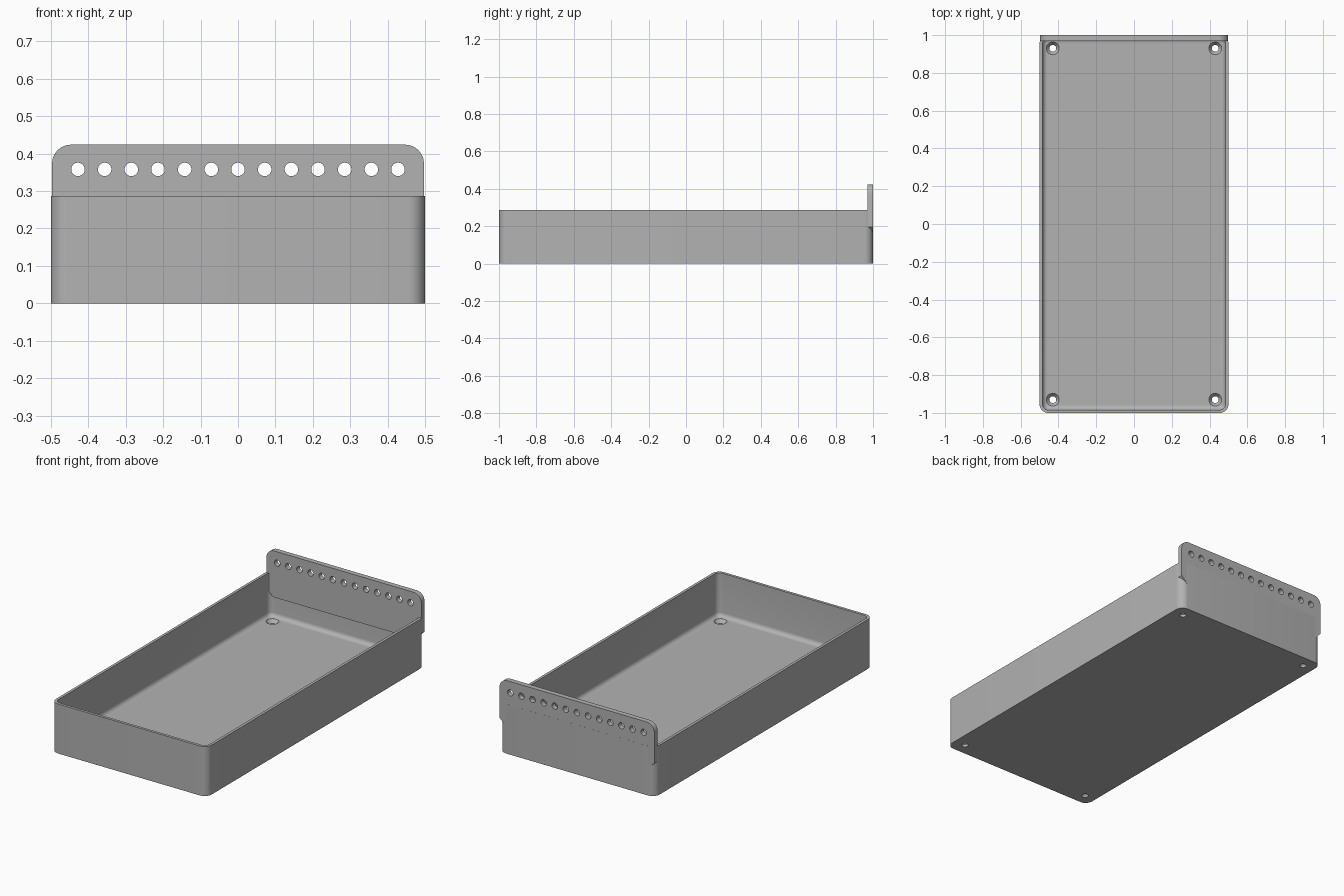
import bpy, bmesh
from math import sin, cos, pi, radians

if "Cube" in bpy.data.objects:
    bpy.data.objects.remove(bpy.data.objects["Cube"], do_unlink=True)

grey = bpy.data.materials.new("plain grey")
grey.use_nodes = True
grey.diffuse_color = (0.45, 0.45, 0.45, 1)
grey.node_tree.nodes["Principled BSDF"].inputs["Base Color"].default_value = grey.diffuse_color


def loft(name, rings):
    """Skin a stack of equal-length rings and cap both ends."""
    bm = bmesh.new()
    loops = [[bm.verts.new(p) for p in ring] for ring in rings]
    n = len(loops[0])
    for a, b in zip(loops, loops[1:]):
        for i in range(n):
            j = (i + 1) % n
            bm.faces.new((a[i], a[j], b[j], b[i]))
    bm.faces.new(loops[0][::-1])
    bm.faces.new(loops[-1])
    bmesh.ops.recalc_face_normals(bm, faces=bm.faces)
    mesh = bpy.data.meshes.new(name)
    bm.to_mesh(mesh)
    bm.free()
    mesh.materials.append(grey)
    obj = bpy.data.objects.new(name, mesh)
    bpy.context.collection.objects.link(obj)
    return obj


def arc(cx, cy, r, start, steps=8):
    """Quarter circle in 2D."""
    return [(cx + r * cos(start + pi / 2 * i / steps),
             cy + r * sin(start + pi / 2 * i / steps)) for i in range(steps + 1)]


def rounded_ring(inset, r, z):
    """Rounded rectangle of the tray outline, moved inward."""
    hx, hy = 0.5 - inset - r, 1 - inset - r
    corners = [(hx, hy), (-hx, hy), (-hx, -hy), (hx, -hy)]
    return [(x, y, z) for k, (cx, cy) in enumerate(corners)
            for x, y in arc(cx, cy, r, k * pi / 2)]


def circle(cx, cy, r, z, n=32):
    return [(cx + r * cos(2 * pi * i / n), cy + r * sin(2 * pi * i / n), z) for i in range(n)]


def select_only(obj):
    bpy.ops.object.select_all(action='DESELECT')
    obj.select_set(True)
    bpy.context.view_layer.objects.active = obj


def cut(target, cutters):
    """Subtract each cutter, then remove it."""
    select_only(target)
    for c in cutters:
        c.hide_render = True
        mod = target.modifiers.new("cut", 'BOOLEAN')
        mod.operation, mod.solver, mod.object = 'DIFFERENCE', 'EXACT', c
        bpy.ops.object.modifier_apply(modifier=mod.name)
        bpy.data.objects.remove(c, do_unlink=True)


def smooth(obj):
    select_only(obj)
    bpy.ops.object.shade_smooth_by_angle(angle=radians(30))


# Tray: outer wall, rim, inner wall and a rounded edge around the floor
rim_z, floor_z, wall, fillet = 0.287, 0.035, 0.016, 0.025
rings = [rounded_ring(0, 0.045, 0), rounded_ring(0, 0.045, rim_z),
         rounded_ring(wall, 0.03, rim_z)]
for i in range(7):
    a = pi / 2 * i / 6
    inward = fillet * (1 - cos(a))
    rings.append(rounded_ring(wall + inward, 0.03 - inward,
                              floor_z + fillet * (1 - sin(a))))
tray = loft("tray", rings)

# Countersunk screw holes in the four floor corners
screw_profile = [(0.018, -0.05), (0.018, 0.015), (0.034, floor_z), (0.034, 0.1)]
cut(tray, [loft("screw_cutter", [circle(x, y, r, z) for r, z in screw_profile])
           for x in (-0.43, 0.43) for y in (-0.93, 0.93)])
smooth(tray)

# Raised back panel with rounded top and sloped lower corners
half, top, low, r = 0.497, 0.424, 0.155, 0.05
outline = ([(half, low + 0.042)] + arc(half - r, top - r, r, 0)
           + arc(r - half, top - r, r, pi / 2)
           + [(-half, low + 0.042), (0.042 - half, low), (half - 0.042, low)])
panel = loft("back_panel", [[(x, y, z) for x, z in outline] for y in (0.97, 0.9997)])

# Row of round holes through the panel
cut(panel, [loft("peg_cutter", [[(x, y, z) for x, z, _ in circle(i * 0.0713, 0.358, 0.018, 0)]
                                for y in (0.9, 1.1)]) for i in range(-6, 7)])
smooth(panel)
